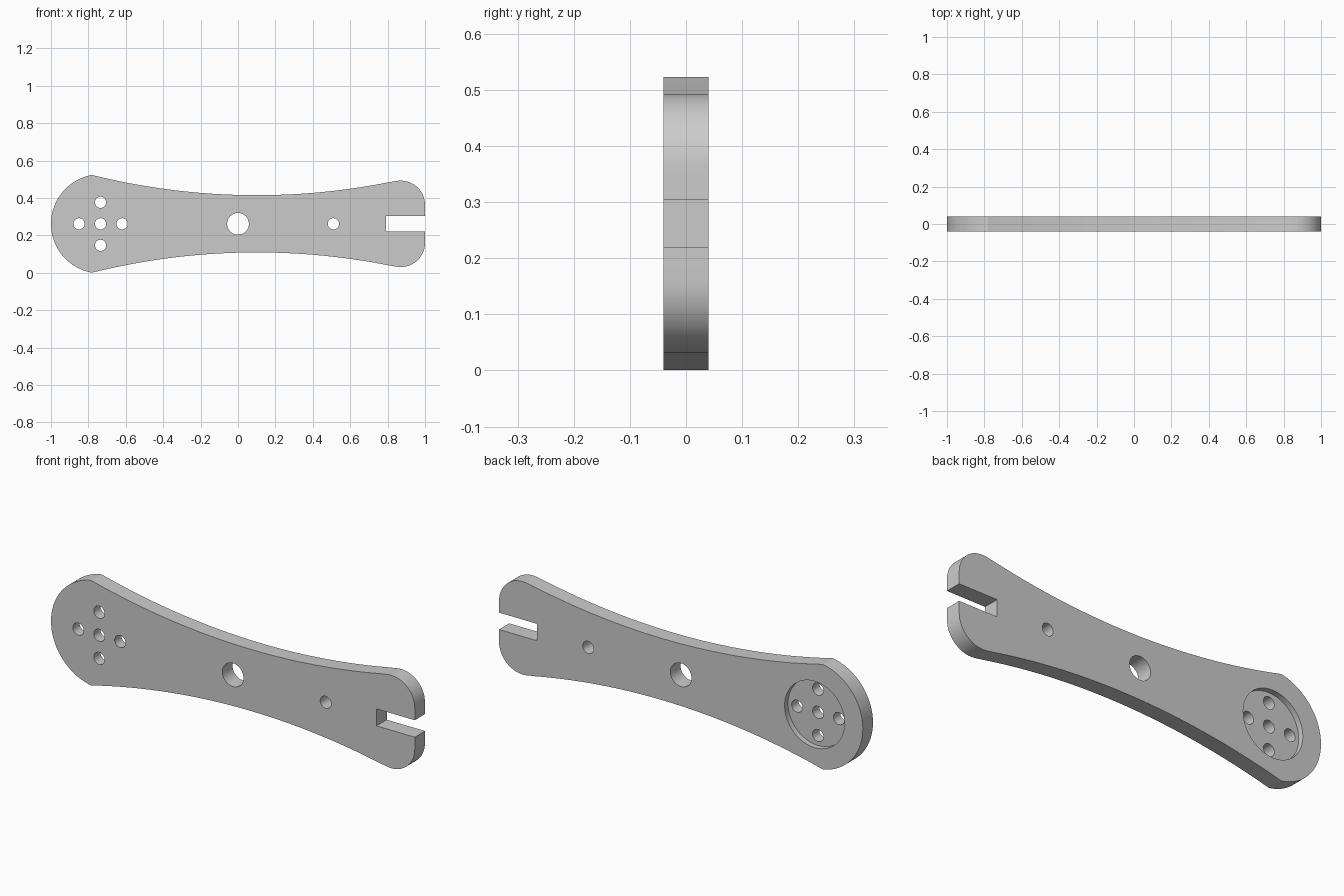
import bpy, bmesh, math
from mathutils import Matrix, Vector

cube = bpy.data.objects.get("Cube")
if cube:
    bpy.data.objects.remove(cube, do_unlink=True)

MID, HALF = 0.262, 0.04      # centre line height, half thickness
HUB_X, HUB_R = -0.735, 0.265  # round end
WAIST_X, WAIST_Z, WAIST_R = 0.1, 0.153, 3.64
TIP_R = 0.13                 # rounded corners of the slotted end
SLOT_X, SLOT_H = 0.79, 0.042

steel = bpy.data.materials.new("grey metal")
steel.use_nodes = True
grey = (0.6, 0.6, 0.6, 1)
steel.diffuse_color = grey
steel.node_tree.nodes["Principled BSDF"].inputs["Base Color"].default_value = grey


def arc(cx, cz, r, a0, a1, n):
    """Points on a circle from angle a0 to a1 in degrees."""
    angles = [math.radians(a0 + (a1 - a0) * i / n) for i in range(n + 1)]
    return [(cx + r * math.cos(a), cz + r * math.sin(a)) for a in angles]


def make_object(name, bm):
    bmesh.ops.recalc_face_normals(bm, faces=bm.faces[:])
    mesh = bpy.data.meshes.new(name)
    bm.to_mesh(mesh)
    bm.free()
    mesh.materials.append(steel)
    obj = bpy.data.objects.new(name, mesh)
    bpy.context.collection.objects.link(obj)
    return obj


def cutter(name, discs, y0, y1):
    """Cylinders along y, each disc given as x, z offset and radius."""
    bm = bmesh.new()
    for x, z, r in discs:
        place = Matrix.Translation((x, (y0 + y1) / 2, MID + z))
        bmesh.ops.create_cone(bm, cap_ends=True, segments=48, radius1=r, radius2=r,
                              depth=y1 - y0,
                              matrix=place @ Matrix.Rotation(math.pi / 2, 4, 'X'))
    obj = make_object(name, bm)
    obj.hide_render = True
    return obj


# Upper half of the outline, from the slot round to the far left
tip_x = 1 - TIP_R
upper = [(SLOT_X, SLOT_H), (1, SLOT_H)]
upper += arc(tip_x, 0.101, TIP_R, 0, 101, 20)
for i in range(1, 41):
    x = 0.845 - (0.845 + 0.78) * i / 40
    upper.append((x, WAIST_Z + WAIST_R - math.sqrt(WAIST_R ** 2 - (x - WAIST_X) ** 2)))
upper += arc(HUB_X, 0, HUB_R, 99.8, 180, 32)[1:]
outline = upper + [(x, -z) for x, z in reversed(upper[:-1])]

# Arm body
bm = bmesh.new()
face = bm.faces.new([bm.verts.new((x, -HALF, MID + z)) for x, z in outline])
extruded = bmesh.ops.extrude_face_region(bm, geom=[face])["geom"]
bmesh.ops.translate(bm, vec=Vector((0, 2 * HALF, 0)),
                    verts=[v for v in extruded if isinstance(v, bmesh.types.BMVert)])
arm = make_object("lever_arm", bm)

# Round recess in the back, then all through holes
holes = [(0, 0, 0.058), (0.51, 0, 0.03), (HUB_X, 0, 0.03)]
for dx, dz in ((1, 0), (-1, 0), (0, 1), (0, -1)):
    holes.append((HUB_X + 0.115 * dx, 0.115 * dz, 0.03))
cutters = [cutter("recess_cutter", [(HUB_X, 0, 0.165)], HALF - 0.027, HALF + 0.05),
           cutter("hole_cutter", holes, -0.1, 0.1)]

bpy.ops.object.select_all(action='DESELECT')
bpy.context.view_layer.objects.active = arm
arm.select_set(True)
for tool in cutters:
    mod = arm.modifiers.new(tool.name, 'BOOLEAN')
    mod.operation = 'DIFFERENCE'
    mod.solver = 'EXACT'
    mod.object = tool
    bpy.ops.object.modifier_apply(modifier=mod.name)
for tool in cutters:
    bpy.data.objects.remove(tool, do_unlink=True)

bpy.ops.object.shade_smooth_by_angle(angle=math.radians(20))
